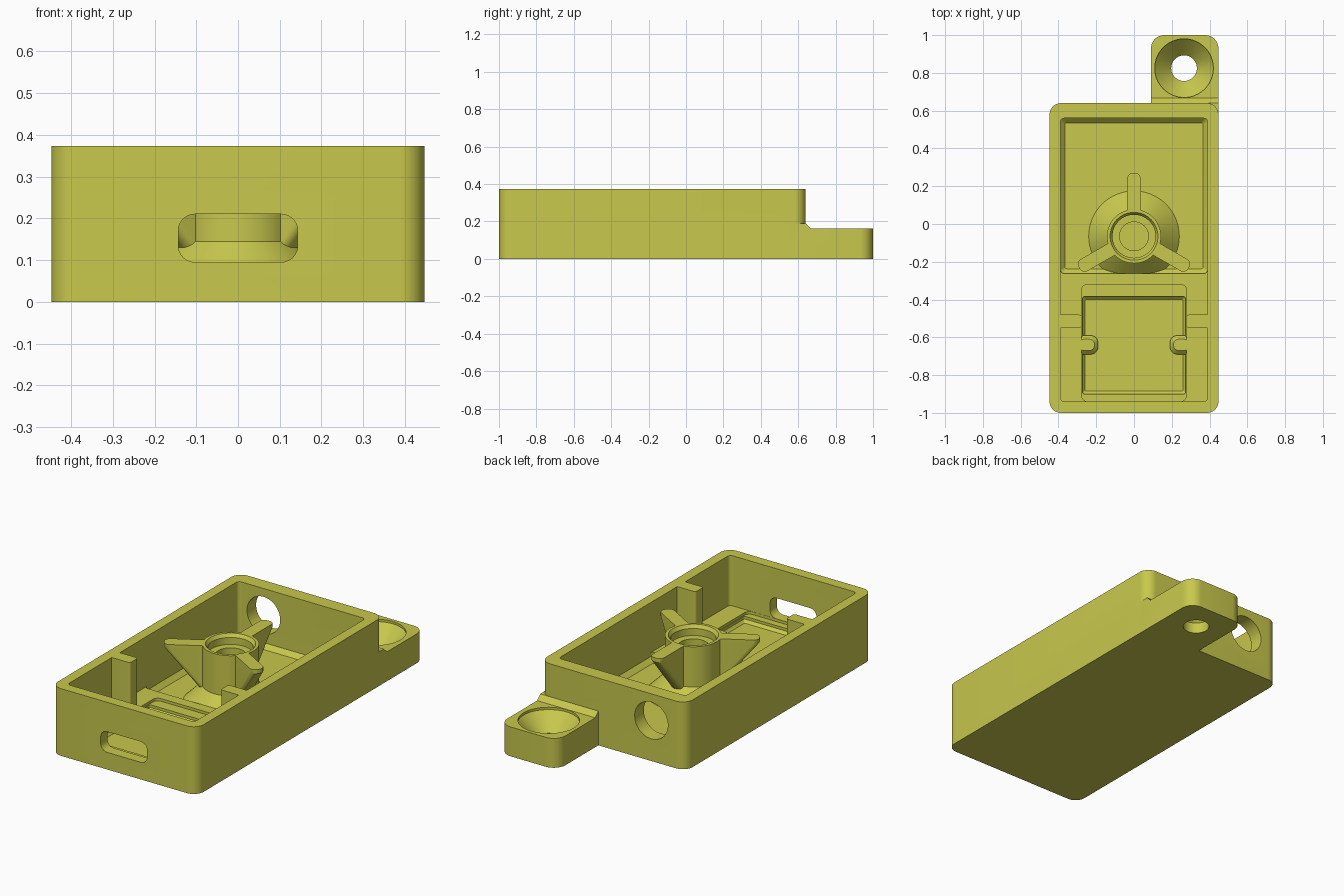
import bpy, bmesh, math
from mathutils import Matrix

if "Cube" in bpy.data.objects:
    bpy.data.objects.remove(bpy.data.objects["Cube"])

mat = bpy.data.materials.new("olive_yellow")
mat.diffuse_color = (0.58, 0.58, 0.075, 1)
mat.use_nodes = True
mat.node_tree.nodes["Principled BSDF"].inputs["Base Color"].default_value = mat.diffuse_color


def rrect(x0, x1, y0, y1, r, n=8):
    """Rounded rectangle outline, counter-clockwise."""
    pts = []
    for cx, cy, a in ((x1 - r, y1 - r, 0), (x0 + r, y1 - r, 90),
                      (x0 + r, y0 + r, 180), (x1 - r, y0 + r, 270)):
        for i in range(n + 1):
            t = math.radians(a + 90 * i / n)
            pts.append((cx + r * math.cos(t), cy + r * math.sin(t)))
    return pts


def circle(cx, cy, r, n=64):
    return [(cx + r * math.cos(2 * math.pi * i / n),
             cy + r * math.sin(2 * math.pi * i / n)) for i in range(n)]


def loft(name, layers, matrix=None):
    """Closed solid through matching outlines given as (points, height)."""
    bm = bmesh.new()
    rings = [[bm.verts.new((x, y, z)) for x, y in pts] for pts, z in layers]
    n = len(rings[0])
    for a, b in zip(rings, rings[1:]):
        for i in range(n):
            j = (i + 1) % n
            bm.faces.new((a[i], a[j], b[j], b[i]))
    bm.faces.new(rings[0][::-1])
    bm.faces.new(rings[-1])
    if matrix:
        bm.transform(matrix)
    bmesh.ops.recalc_face_normals(bm, faces=bm.faces)
    me = bpy.data.meshes.new(name)
    bm.to_mesh(me)
    bm.free()
    me.materials.append(mat)
    ob = bpy.data.objects.new(name, me)
    bpy.context.collection.objects.link(ob)
    return ob


def prism(name, pts, z0, z1, matrix=None):
    return loft(name, [(pts, z0), (pts, z1)], matrix)


def boolean(target, tool, op):
    """Apply a boolean and discard the tool object."""
    bpy.context.view_layer.objects.active = target
    m = target.modifiers.new("cut", 'BOOLEAN')
    m.operation, m.object, m.solver = op, tool, 'EXACT'
    bpy.ops.object.modifier_apply(modifier=m.name)
    bpy.data.objects.remove(tool)


# maps outline (a, b) and height h to (a, h, b) and to (h, a, b)
XZ = Matrix(((1, 0, 0, 0), (0, 0, 1, 0), (0, 1, 0, 0), (0, 0, 0, 1)))
YZ = Matrix(((0, 0, 1, 0), (1, 0, 0, 0), (0, 1, 0, 0), (0, 0, 0, 1)))
TOP, FLOOR, SHELF = 0.373, 0.048, 0.095

# Case body with mounting tab and the sloped joint between them
case = prism("case", rrect(-0.447, 0.447, -1, 0.64, 0.06), 0, TOP)
boolean(case, prism("tab", rrect(0.09, 0.447, 0.4, 1, 0.07), 0, 0.163), 'UNION')
joint = [(0.585, 0.1), (0.667, 0.1), (0.667, 0.163), (0.64, 0.19), (0.585, 0.19)]
boolean(case, prism("joint", joint, 0.09, 0.447, YZ), 'UNION')

# Interior: open tray, chamfered rear floor, front recess in two levels
cuts = [
    prism("tray", rrect(-0.39, 0.39, -0.94, 0.56, 0.02), SHELF, 0.5),
    loft("rear_floor", [(rrect(-0.366, 0.366, -0.237, 0.536, 0.01), FLOOR),
                        (rrect(-0.39, 0.39, -0.261, 0.56, 0.02), FLOOR + 0.025),
                        (rrect(-0.39, 0.39, -0.261, 0.56, 0.02), 0.45)]),
    prism("recess", rrect(-0.277, 0.277, -0.939, -0.32, 0.03), 0.08, 0.4),
    loft("deep_recess", [(rrect(-0.26, 0.26, -0.885, -0.4, 0.01), 0.05),
                         (rrect(-0.272, 0.272, -0.9, -0.385, 0.01), 0.065),
                         (rrect(-0.272, 0.272, -0.9, -0.385, 0.01), 0.35)]),
    # front connector slot and round rear cable hole
    prism("slot", rrect(-0.143, 0.143, 0.095, 0.21, 0.04), -1.1, -0.9, XZ),
    prism("cable_hole", circle(-0.235, 0.225, 0.102), 0.5, 0.75, XZ),
    # countersunk screw hole
    loft("screw_hole", [(circle(0.265, 0.825, 0.068), -0.1),
                        (circle(0.265, 0.825, 0.068), 0.06),
                        (circle(0.265, 0.825, 0.155), 0.15),
                        (circle(0.265, 0.825, 0.155), 0.3)]),
]
for c in cuts:
    boolean(case, c, 'DIFFERENCE')

# Side guides and board clips, mirrored left and right
for side, s in (("left", -1), ("right", 1)):
    def mir(x0, x1, y0, y1, r):
        a, b = sorted((s * x0, s * x1))
        return rrect(a, b, y0, y1, r)
    prism(side + "_guide", mir(0.278, 0.405, -0.55, -0.48, 0.014), 0.07, TOP)
    loft(side + "_clip", [(mir(0.19, 0.31, -0.69, -0.59, 0.04), 0.04),
                          (mir(0.19, 0.31, -0.69, -0.59, 0.04), 0.075),
                          (mir(0.21, 0.29, -0.67, -0.61, 0.025), SHELF)])

# Central post with flared foot, three tapered fins and a stepped bore
CY = -0.065
post = loft("post", [(circle(0, CY, 0.24), FLOOR - 0.01),
                     (circle(0, CY, 0.24), FLOOR),
                     (circle(0, CY, 0.143), 0.145),
                     (circle(0, CY, 0.143), 0.368)])
for deg in (90, 210, 330):
    turn = Matrix.Translation((0, CY, 0)) @ Matrix.Rotation(math.radians(deg), 4, 'Z')
    w = 0.036
    fin = loft("fin", [(rrect(0.02, 0.15, -w, w, 0.03), 0.12),
                       (rrect(0.02, 0.335, -w, w, 0.03), 0.345),
                       (rrect(0.02, 0.335, -w, w, 0.03), 0.368)], turn)
    boolean(post, fin, 'UNION')
bore = loft("bore", [(circle(0, CY, 0.076), 0.08), (circle(0, CY, 0.076), 0.31),
                     (circle(0, CY, 0.114), 0.311), (circle(0, CY, 0.114), 0.35),
                     (circle(0, CY, 0.128), 0.37), (circle(0, CY, 0.128), 0.45)])
boolean(post, bore, 'DIFFERENCE')

# Smooth curved walls, keep edges sharp
bpy.ops.object.select_all(action='DESELECT')
for ob in bpy.context.scene.objects:
    ob.select_set(True)
bpy.context.view_layer.objects.active = case
bpy.ops.object.shade_smooth_by_angle(angle=math.radians(30))
